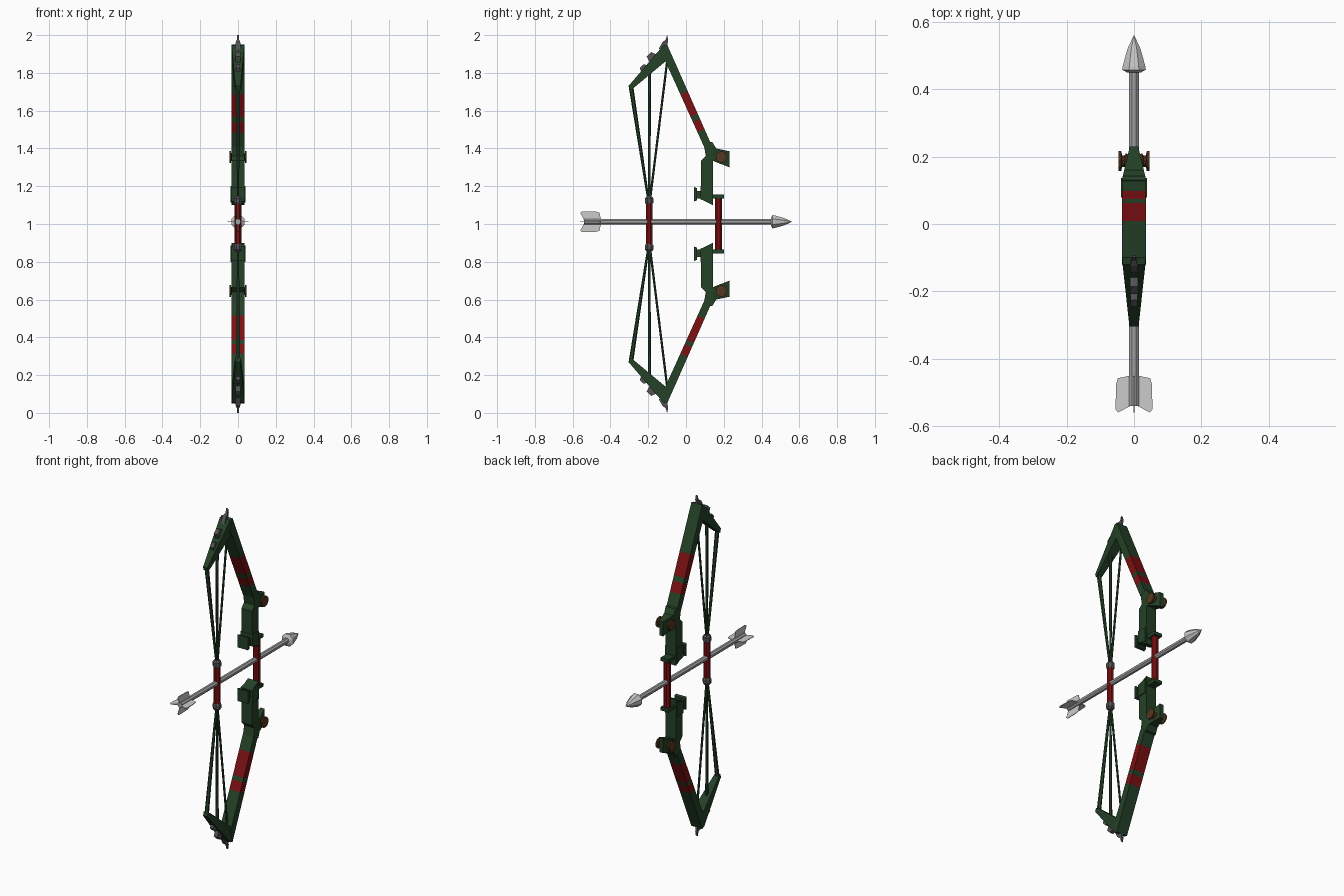
import bpy, bmesh, math
from mathutils import Vector, Matrix

if "Cube" in bpy.data.objects:
    bpy.data.objects.remove(bpy.data.objects["Cube"])


def material(name, rgb):
    m = bpy.data.materials.new(name)
    m.diffuse_color = (*rgb, 1)
    m.use_nodes = True
    m.node_tree.nodes["Principled BSDF"].inputs["Base Color"].default_value = m.diffuse_color
    return m


GREEN = material("dark green", (0.018, 0.052, 0.02))
RED = material("deep red", (0.2, 0.005, 0.006))
IRON = material("dark grey", (0.085, 0.085, 0.085))
STEEL = material("steel grey", (0.38, 0.38, 0.38))
HEAD = material("pale steel", (0.55, 0.55, 0.54))
FIN = material("light grey", (0.6, 0.6, 0.6))
BROWN = material("brown", (0.09, 0.038, 0.013))


def finish(bm, name, *mats):
    bmesh.ops.recalc_face_normals(bm, faces=bm.faces)
    me = bpy.data.meshes.new(name)
    bm.to_mesh(me)
    bm.free()
    for m in mats:
        me.materials.append(m)
    ob = bpy.data.objects.new(name, me)
    bpy.context.collection.objects.link(ob)
    return ob


def slab(pts, width):
    """Extrude a (y, z) outline across x; width is a half width or a function of y."""
    w = width if callable(width) else (lambda y: width)
    bm = bmesh.new()
    left = [bm.verts.new((-w(y), y, z)) for y, z in pts]
    right = [bm.verts.new((w(y), y, z)) for y, z in pts]
    bm.faces.new(left)
    bm.faces.new(right[::-1])
    n = len(pts)
    for i in range(n):
        j = (i + 1) % n
        bm.faces.new((left[i], right[i], right[j], left[j]))
    return bm


def lathe(start, axis, rings, sides):
    """Stack of (distance, radius) rings along an axis."""
    bm = bmesh.new()
    rot = Vector(axis).to_track_quat('Z', 'Y')
    loops = []
    for d, r in rings:
        loops.append([bm.verts.new(Vector(start) + rot @ Vector((
            r * math.cos(a), r * math.sin(a), d)))
            for a in [2 * math.pi * (k + .5) / sides for k in range(sides)]])
    for a, b in zip(loops, loops[1:]):
        for k in range(sides):
            j = (k + 1) % sides
            bm.faces.new((a[k], a[j], b[j], b[k]))
    bm.faces.new(loops[0])
    bm.faces.new(loops[-1])
    return bm


def rod(p, q, r0, r1, sides=6):
    d = Vector(q) - Vector(p)
    return lathe(p, d, [(0, r0), (d.length, r1)], sides)


# Both halves of the bow, mirrored about z = 1
for s, side in ((1, "upper"), (-1, "lower")):
    def m(z):
        return 1 + s * (z - 1)

    def part(name, bm, *mats):
        return finish(bm, side + "_" + name, *mats)

    def outline(pts):
        return [(y, m(z)) for y, z in pts]

    # Main limb, cut across its length into green and red bands
    bm = slab(outline([(-0.1, 1.95), (0.13, 1.43), (0.095, 1.41),
                       (-0.095, 1.83), (-0.12, 1.88)]), 0.035)
    top, knee = Vector((0, -0.1, m(1.95))), Vector((0, 0.13, m(1.43)))
    d = (knee - top).normalized()
    bands = ((0.27, 0.40), (0.43, 0.49)) if s > 0 else ((0.27, 0.325), (0.35, 0.49))
    for t in [t for b in bands for t in b]:
        bmesh.ops.bisect_plane(bm, geom=bm.verts[:] + bm.edges[:] + bm.faces[:],
                               plane_co=top + d * t, plane_no=d)
    for f in bm.faces:
        t = (f.calc_center_median() - top).dot(d)
        f.material_index = int(any(a < t < b for a, b in bands))
    part("limb", bm, GREEN, RED)

    # Riser with its tapering forward block
    part("riser", slab(outline([(0.095, 1.415), (0.13, 1.435), (0.142, 1.432), (0.142, 1.10),
                                (0.08, 1.13), (0.08, 1.335), (0.105, 1.36)]), 0.034), GREEN)
    part("block", slab(outline([(0.14, 1.432), (0.16, 1.40), (0.23, 1.385),
                                (0.23, 1.30), (0.14, 1.335)]),
                       lambda y: 0.034 - 0.24 * (y - 0.14)), GREEN)
    part("riser_collar", slab(outline([(0.078, 1.20), (0.137, 1.20), (0.137, 1.115),
                                       (0.078, 1.13)]), 0.039), GREEN)
    part("bracket_stem", slab(outline([(0.055, 1.175), (0.085, 1.175), (0.085, 1.135),
                                       (0.055, 1.135)]), 0.025), GREEN)
    part("bracket_plate", slab(outline([(0.043, 1.195), (0.058, 1.19), (0.058, 1.125),
                                        (0.043, 1.12)]), 0.034), GREEN)
    part("grip_cap", slab(outline([(0.13, 1.155), (0.2, 1.155), (0.2, 1.135),
                                   (0.13, 1.135)]), 0.025), GREEN)

    # Spool-shaped knobs on both sides of the block
    for x in (-1, 1):
        part("knob", lathe((x * 0.01, 0.187, m(1.355)), (x, 0, 0),
                           [(0, 0.018), (0.014, 0.024), (0.018, 0.018), (0.025, 0.018),
                            (0.028, 0.031), (0.036, 0.031)], 10), BROWN)

    # Folded-back arm, narrowing to its end
    part("back_arm", slab(outline([(-0.1, 1.95), (-0.12, 1.945), (-0.305, 1.73), (-0.298, 1.71),
                                   (-0.28, 1.718), (-0.095, 1.872)]),
                          lambda y: min(0.035, 0.035 + 0.11 * (y + 0.11))), GREEN)

    # Claws along the arm and the hooked tip
    part("claw", slab(outline([(-0.15, 1.895), (-0.185, 1.91), (-0.208, 1.888),
                               (-0.19, 1.85)]), 0.012), IRON)
    part("claw", slab(outline([(-0.195, 1.84), (-0.225, 1.845), (-0.245, 1.825),
                               (-0.235, 1.80)]), 0.011), IRON)
    part("tip_hook", slab(outline([(-0.145, 1.925), (-0.125, 1.962), (-0.108, 1.975),
                                   (-0.1, 2.0), (-0.094, 1.975), (-0.1, 1.94)]),
                          lambda y: 0.012 if y < -0.12 else 0.006), IRON)

    # Strings fanning out from the hand piece
    for y, z, r in ((-0.29, 1.72, 0.012), (-0.193, 1.85, 0.009), (-0.1, 1.86, 0.006)):
        part("string", rod((0, -0.195 + 0.05 * (y + 0.195), m(1.13)), (0, y, m(z)),
                           0.006, r), GREEN)
    part("string_cap", lathe((0, -0.195, m(1.105)), (0, 0, s),
                             [(0, 0.019), (0.008, 0.024), (0.03, 0.024), (0.042, 0.014)], 8), IRON)

# Red hand piece on the strings and red front grip
finish(rod((0, -0.195, 0.89), (0, -0.195, 1.11), 0.018, 0.018, 8), "string_grip", RED)
finish(rod((0, 0.173, 0.86), (0, 0.173, 1.14), 0.02, 0.02, 8), "front_grip", RED)

# Arrow
Z = 1.012
finish(rod((0, -0.54, Z), (0, 0.47, Z), 0.0155, 0.0155, 8), "arrow_shaft", STEEL)
finish(lathe((0, 0.45, Z), (0, 1, 0), [(0, 0.022), (0.008, 0.038), (0.02, 0.036), (0.07, 0.021),
                                      (0.11, 0.001)], 8), "arrow_head", HEAD)
for k in range(4):
    bm = slab([(-0.45, 0.01), (-0.458, 0.048), (-0.475, 0.053), (-0.55, 0.055),
               (-0.56, 0.047), (-0.54, 0.01)], 0.002)
    bmesh.ops.rotate(bm, verts=bm.verts, matrix=Matrix.Rotation(k * math.pi / 2, 3, 'Y'))
    bmesh.ops.translate(bm, verts=bm.verts, vec=(0, 0, Z))
    finish(bm, "arrow_fin", FIN)
